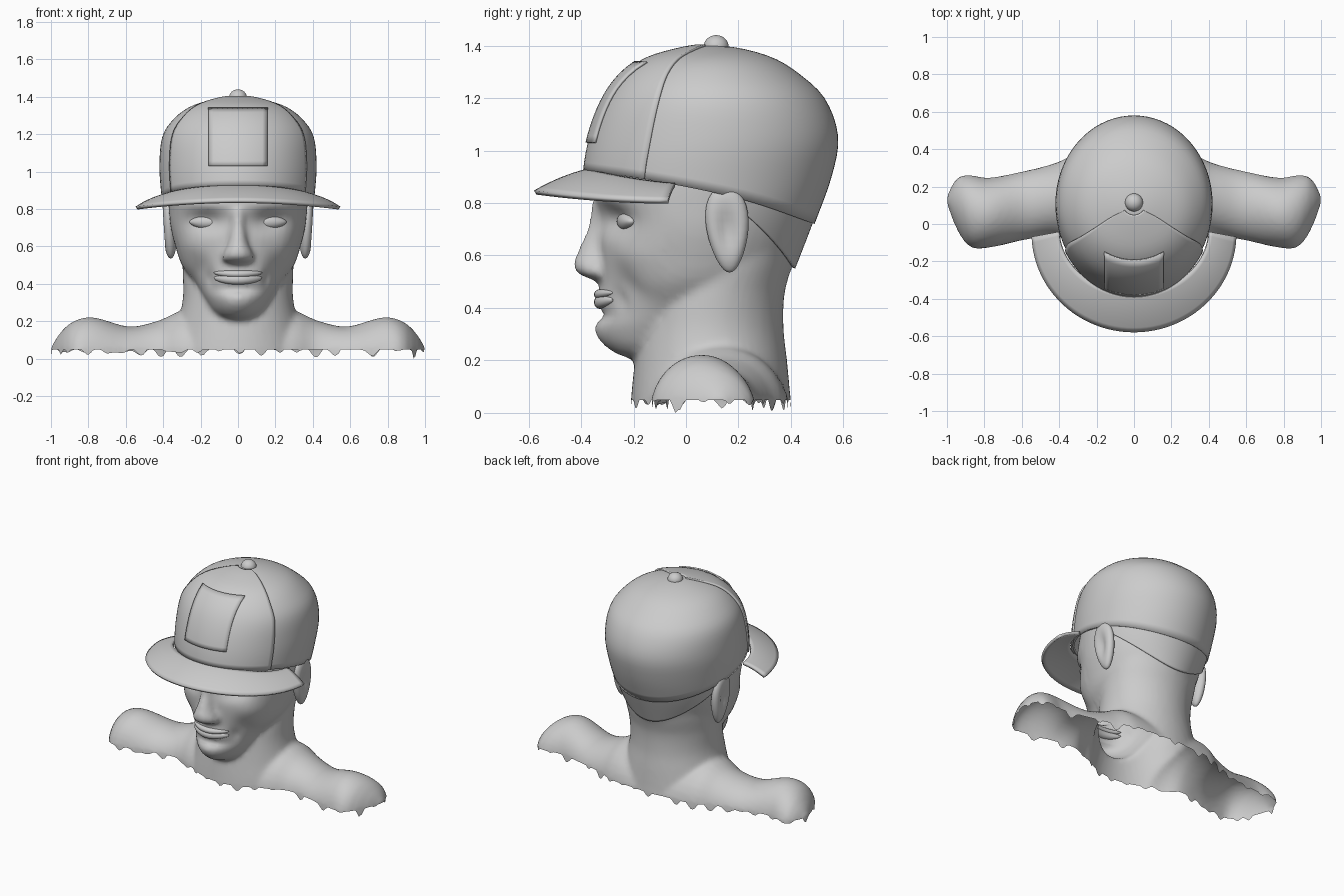
import bpy, bmesh, math
from mathutils import Vector

if "Cube" in bpy.data.objects:
    bpy.data.objects.remove(bpy.data.objects["Cube"])

grey = bpy.data.materials.new("plain_grey")
grey.diffuse_color = (0.6, 0.6, 0.6, 1)
grey.use_nodes = True
grey.node_tree.nodes["Principled BSDF"].inputs["Base Color"].default_value = grey.diffuse_color
pi = math.pi


def make(name, verts, faces, mods=(), angle=40):
    """Mesh object with optional (type, settings) modifiers."""
    me = bpy.data.meshes.new(name)
    me.from_pydata([tuple(v) for v in verts], [], faces)
    bm = bmesh.new()
    bm.from_mesh(me)
    bmesh.ops.remove_doubles(bm, verts=bm.verts, dist=1e-5)
    bmesh.ops.recalc_face_normals(bm, faces=bm.faces)
    bm.to_mesh(me)
    bm.free()
    me.materials.append(grey)
    ob = bpy.data.objects.new(name, me)
    bpy.context.collection.objects.link(ob)
    for kind, settings in mods:
        m = ob.modifiers.new(kind.title(), kind)
        for k, v in settings.items():
            setattr(m, k, v)
    smooth(ob, angle)
    return ob


def smooth(ob, angle):
    bpy.ops.object.select_all(action='DESELECT')
    ob.select_set(True)
    bpy.context.view_layer.objects.active = ob
    bpy.ops.object.shade_smooth_by_angle(angle=math.radians(angle))


def spline(keys, t):
    """Smooth interpolation through rows (t, a, b, ...)."""
    t = min(max(t, keys[0][0]), keys[-1][0])
    i = max(k for k in range(len(keys) - 1) if keys[k][0] <= t)
    p, q = keys[i], keys[i + 1]
    o, r = keys[max(i - 1, 0)], keys[min(i + 2, len(keys) - 1)]
    h = q[0] - p[0]
    s = (t - p[0]) / h
    out = []
    for j in range(1, len(p)):
        m0 = (q[j] - o[j]) / (q[0] - o[0]) * h
        m1 = (r[j] - p[j]) / (r[0] - p[0]) * h
        out.append((2*s**3 - 3*s*s + 1)*p[j] + (s**3 - 2*s*s + s)*m0
                   + (3*s*s - 2*s**3)*q[j] + (s**3 - s*s)*m1)
    return out


def grid(rows, close=False, cap=False):
    """Vertices and faces from rows of equal length."""
    n = len(rows[0])
    verts = [v for row in rows for v in row]
    faces = [(i*n + j, i*n + (j+1) % n, (i+1)*n + (j+1) % n, (i+1)*n + j)
             for i in range(len(rows) - 1) for j in range(n if close else n - 1)]
    if cap:
        faces += [tuple(range(n)), tuple(range((len(rows)-1)*n, len(rows)*n))]
    return verts, faces


def loft(keys, steps=30, n=48):
    """Closed upright loft; rows are (z, front y, back y, half width)."""
    rows = []
    for i in range(steps + 1):
        z = keys[0][0] + (keys[-1][0] - keys[0][0]) * i / steps
        f, b, w = spline(keys, z)
        rows.append([(w*math.cos(2*pi*j/n), (f+b)/2 + (b-f)/2*math.sin(2*pi*j/n), z)
                     for j in range(n)])
    return grid(rows, True, True)


# ---- body: head, neck, nose and shoulders fused into one skin
head = loft([(.2, -.2, .06, .07), (.24, -.29, .12, .13), (.32, -.34, .2, .18),
             (.4, -.325, .3, .23), (.5, -.325, .38, .30), (.6, -.33, .42, .335),
             (.7, -.335, .45, .36), (.8, -.345, .47, .37), (.9, -.34, .5, .375),
             (1.0, -.3, .48, .36), (1.15, -.2, .4, .27)])
neck = loft([(-.12, -.22, .42, .38), (.05, -.21, .4, .36), (.2, -.195, .385, .32),
             (.32, -.18, .372, .295), (.45, -.15, .375, .295), (.55, -.12, .4, .3), (.68, -.05, .43, .3)])
nose = loft([(.505, -.35, -.26, .055), (.53, -.41, -.25, .085), (.56, -.43, -.25, .08),
             (.62, -.41, -.25, .055), (.7, -.378, -.25, .042), (.8, -.36, -.25, .05)], 14, 24)
span = [(0, .1, .3, .24), (.3, .13, .25, .255), (.42, .13, .2, .205), (.58, .1, .19, .172),
        (.78, .06, .19, .222), (.88, .07, .195, .2), (.95, .11, .14, .14), (1, .13, .03, .06)]
rows = []
for i in range(61):
    x = -1 + i / 30
    c, r, top = spline(span, abs(x))
    rows.append([(x, c + r*math.cos(2*pi*j/32), .01 + (top - .01)*math.sin(2*pi*j/32)
                  * (1 if j < 16 else 1.5)) for j in range(32)])
verts, faces = [], []
for v, f in (head, neck, nose, grid(rows, True, True)):
    faces += [tuple(k + len(verts) for k in face) for face in f]
    verts += v
body = make("head_neck_and_shoulders", verts, faces,
            [('REMESH', dict(mode='VOXEL', voxel_size=.016)),
             ('SMOOTH', dict(factor=.5, iterations=4))])
dg = bpy.context.evaluated_depsgraph_get()
skin = bpy.data.meshes.new_from_object(body.evaluated_get(dg))
body.modifiers.clear()
body.data = skin

# facial relief: (x, z, x radius, z radius, push back), mirrored
relief = [(.17, .735, .1, .055, .05), (.2, .82, .13, .035, -.015), (.26, .6, .07, .06, -.015),
          (.2, .47, .05, .07, .025), (0, .37, .1, .022, .02), (0, .44, .12, .04, -.012),
          (.15, .43, .02, .04, .015), (0, .3, .08, .05, -.01)]
bm = bmesh.new()
bm.from_mesh(skin)
for v in bm.verts:
    if v.co.y < -.08 and v.co.z > .22:
        x, z = abs(v.co.x), v.co.z
        v.co.y += sum(d * math.exp(-((x-a)/rx)**2 - ((z-b)/rz)**2) for a, b, rx, rz, d in relief)
# ragged open lower edge
bmesh.ops.bisect_plane(bm, geom=bm.verts[:] + bm.edges[:] + bm.faces[:],
                       plane_co=(0, 0, .05), plane_no=(0, 0, 1), clear_inner=True)
rim = [v for v in bm.verts if v.is_boundary]
for v in rim:
    wave = math.sin(v.co.x*61 + 1) + math.sin(v.co.x*37 + v.co.y*53) + math.sin(v.co.y*71 - v.co.x*23)
    v.co.z -= max(0, min(.04, .016*wave))
min(rim, key=lambda v: v.co.z).co.z = 0
bm.to_mesh(skin)
bm.free()
smooth(body, 60)


def ellipsoid(name, c, r, shape=None):
    rows = [[Vector((math.sin(pi*i/16)*math.cos(2*pi*j/28), math.sin(pi*i/16)*math.sin(2*pi*j/28),
                     math.cos(pi*i/16))) for j in range(28)] for i in range(17)]
    if shape:
        rows = [[shape(p) for p in row] for row in rows]
    v, f = grid(rows, True)
    return make(name, [[c[k] + p[k]*r[k] for k in range(3)] for p in v], f, angle=60)


# ---- ears with a hollow and a tapering lobe, and almond eyes
for s, side in ((-1, "left"), (1, "right")):
    def ear_shape(p):
        rr = p.y**2 + p.z**2
        x = p.x - (.75 * math.exp(-rr * 4) if p.x * s > 0 else 0) * s
        return Vector((x + .25*s*p.z, p.y*(1 + .25*p.z) - .1*p.z + .1, p.z))
    ellipsoid(side + "_ear", (.37*s, .15, .7), (.042, .08, .165), ear_shape)
    ellipsoid(side + "_eye", (.175*s, -.225, .73), (.085, .035, .036),
              lambda p: Vector((p.x, p.y + .5*p.x*s, p.z*(1 - .3*p.x**2))))

# ---- lips, curved round the mouth
for name, z, h in (("upper_lip", .452, .02), ("lower_lip", .422, .026)):
    ellipsoid(name, (0, -.325, z), (.13, .026, h),
              lambda p: Vector((p.x, p.y + 1.7*p.x**2, p.z + .35*p.x**2)))

# ---- cap surface rows: (z, front y, back y, half width)
CAP = [(.5, -.36, .405, .3), (.72, -.38, .49, .385), (.9, -.385, .555, .412), (1.05, -.36, .58, .42),
       (1.2, -.3, .528, .4), (1.29, -.23, .435, .335), (1.35, -.14, .34, .25),
       (1.385, -.02, .23, .135), (1.4, .1, .1, 0)]
CAP = [(math.asin((k[0] - .5) / .9),) + k[1:] for k in CAP]


def cap_point(a, z, grow=0.0):
    f, b, w = spline(CAP, math.asin(min(1, max(0, (z - .5) / .9))))
    return ((w + grow)*math.cos(a), (f + b)/2 + ((b - f)/2 + grow)*math.sin(a), z + grow*max(0, z - 1)*2)


def hem(a):
    """Height of the cap's lower edge, falling to the back."""
    return spline([(-1, .925), (-.5, .89), (.3, .815), (1, .72)], math.sin(a))[0]


def cap_part(name, a0, a1, n, low, high, grow, thick):
    rows = []
    for i in range(25):
        u = math.sin(pi/2 * i/24)
        rows.append([cap_point(a, low(a) + (high(a) - low(a))*u, grow)
                     for a in (a0 + (a1 - a0)*j/n for j in range(n + 1))])
    return make(name, *grid(rows), [('SOLIDIFY', dict(thickness=thick, offset=-1))])


rad = math.radians
cap_part("cap_crown", 0, 2*pi, 72, hem, lambda a: 1.4, 0, .015)
cap_part("cap_front_panel", rad(-149), rad(-31), 36, hem, lambda a: 1.398, .009, .012)
cap_part("cap_back_strap", rad(13), rad(167), 40,
         lambda a: .8 - .25*max(0, (math.sin(a) - .22)/.78)**1.1,
         lambda a: hem(a) + .02, -.008, .012)

# ---- square patch on the front panel
rows = []
for i in range(13):
    z = 1.03 + .3*i/12
    w = spline(CAP, math.asin((z - .5)/.9))[2]
    rows.append([cap_point(-math.acos((-.15 + .3*j/12)/w), z, .018) for j in range(13)])
make("front_patch", *grid(rows), [('SOLIDIFY', dict(thickness=.009, offset=-1))])

# ---- curved brim
rows = []
for i in range(9):
    t = i/8
    row = []
    for j in range(49):
        a = rad(-178 + 176*j/48)
        c, s = math.cos(a), -math.sin(a)
        x = (.4 + .143*t)*c
        y = -.03 - .34*s*(1 - t) - .545*s*t - .02*t*(1 - s)
        z = (.868 + .055*s**1.5)*(1 - t) + (.805 + .035*s*s)*t + .035*t*(1 - t)
        row.append((x, y, z))
    rows.append(row)
make("cap_brim", *grid(rows), [('SOLIDIFY', dict(thickness=.018, offset=0))])

# ---- button on top of the cap
ellipsoid("cap_button", (0, .115, 1.395), (.048, .048, .045), lambda p: Vector((p.x, p.y, max(p.z, -.2))))
